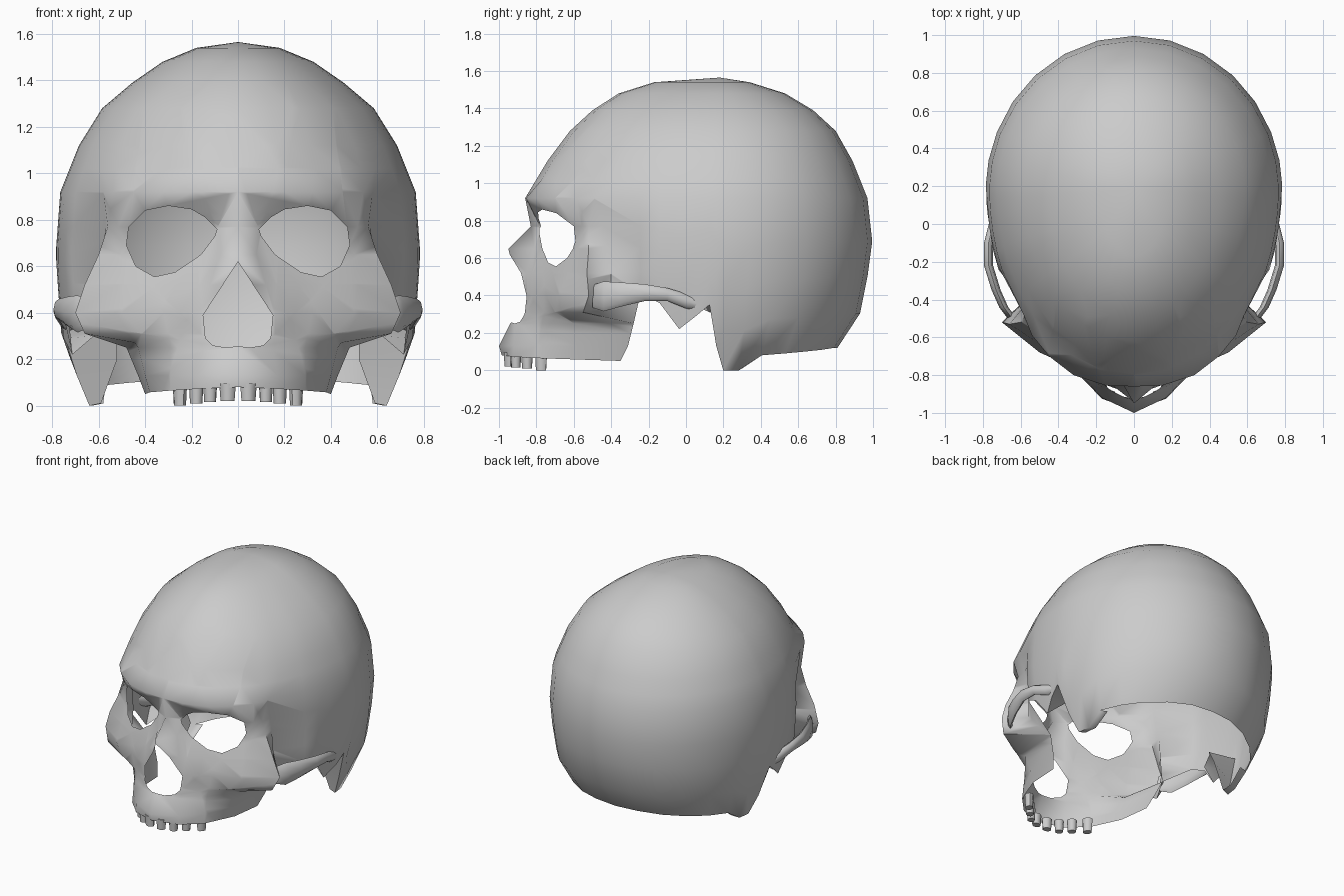
import bpy, bmesh, math
from mathutils import Vector

if "Cube" in bpy.data.objects:
    bpy.data.objects.remove(bpy.data.objects["Cube"], do_unlink=True)

bone = bpy.data.materials.new("bone_grey")
bone.use_nodes = True
bone.diffuse_color = (0.6, 0.6, 0.6, 1)
bone.node_tree.nodes["Principled BSDF"].inputs["Base Color"].default_value = (0.6, 0.6, 0.6, 1)


def finish(bm, name, angle=60):
    """Turn a half mesh into a mirrored, smooth shaded object."""
    mesh = bpy.data.meshes.new(name)
    bm.to_mesh(mesh)
    bm.free()
    mesh.materials.append(bone)
    obj = bpy.data.objects.new(name, mesh)
    bpy.context.collection.objects.link(obj)
    bpy.ops.object.select_all(action="DESELECT")
    obj.select_set(True)
    bpy.context.view_layer.objects.active = obj
    bpy.ops.object.shade_smooth_by_angle(angle=math.radians(angle))
    mirror = obj.modifiers.new("mirror", "MIRROR")
    mirror.merge_threshold = 0.002
    return obj


def lookup(table, key):
    """Linear interpolation in a table of (key, value, ...) rows."""
    for a, b in zip(table, table[1:]):
        if key <= b[0]:
            t = max(0, (key - a[0]) / (b[0] - a[0]))
            return [p + (q - p) * t for p, q in zip(a[1:], b[1:])]
    return list(table[-1][1:])


def cut_hole(bm, outline):
    """Cut a convex counter-clockwise (x, z) outline out of the face."""
    faces = [f for f in bm.faces if f.calc_center_median().y < -0.4]
    for (x0, z0), (x1, z1) in zip(outline, outline[1:] + outline[:1]):
        spot, out = Vector((x0, 0, z0)), Vector((z1 - z0, 0, x0 - x1))
        geom = set(faces)
        for f in faces:
            geom.update(f.edges, f.verts)
        cut = bmesh.ops.bisect_plane(bm, geom=list(geom), dist=1e-5, plane_co=spot, plane_no=out)
        faces = [f for f in cut["geom"] if isinstance(f, bmesh.types.BMFace)
                 and (f.calc_center_median() - spot).dot(out) < 0]
    bmesh.ops.delete(bm, geom=faces, context="FACES")


# Braincase: height, front y, back y, half width
SIZES = [(0, -.86, .72, .64), (.12, -.86, .81, .69), (.3, -.86, .93, .76), (.65, -.86, 1, .785),
         (.92, -.86, .97, .765), (1.12, -.74, .89, .685), (1.28, -.62, .8, .585), (1.39, -.5, .68, .455),
         (1.48, -.36, .53, .325), (1.54, -.17, .34, .18)]
MIDDLE = 0.18
# Lower rim: angle around the braincase, height
RIM = [(66, .41), (72, .36), (78, .22), (83, .29), (87, .35), (89, .13), (92, 0), (101, 0),
       (112, .08), (125, .09), (138, .1), (152, .11), (166, .12), (180, .12)]
# Inner edge of the skull base, behind the jaw joint and around the bump below the ear
BASE = [(.62, -.02, .3), (.58, .08, .33), (.52, .15, .3), (.52, .2, .2), (.59, .21, .01),
        (.58, .3, .01), (.57, .41, .09)]
# Face: height, then x and y from the midline outwards
FACE = [(.08, 0, -.985, .17, -.925, .29, -.8, .38, -.58, .4, -.35),
        (.13, 0, -1, .17, -.92, .29, -.79, .4, -.58, .43, -.31),
        (.25, 0, -.94, .15, -.87, .29, -.77, .43, -.6, .48, -.28),
        (.31, 0, -.88, .15, -.86, .3, -.76, .47, -.67, .66, -.55),
        (.4, 0, -.88, .16, -.85, .32, -.76, .5, -.68, .7, -.52),
        (.52, 0, -.92, .12, -.85, .3, -.74, .49, -.64, .66, -.53),
        (.65, 0, -.95, .08, -.81, .27, -.71, .47, -.6, .6, -.52),
        (.77, 0, -.83, .1, -.775, .3, -.71, .47, -.6, .56, -.52),
        (.92, 0, -.86, .15, -.855, .32, -.8, .45, -.7, .54, -.59)]
TEMPLE = [(.4, .57, -.4), (.52, .56, -.4), (.65, .56, -.41), (.92, .58, -.49)]
FACE_ANGLES = (0, 14, 27, 38, 47, 55)
CHEEK, BROW = 0.4, 0.92


def braincase_point(angle, z):
    front, back, width = lookup(SIZES, z)
    a = math.radians(angle)
    reach = MIDDLE - front if angle < 90 else back - MIDDLE
    return (width * math.sin(a), MIDDLE - reach * math.cos(a), z)


def build_cranium():
    bm = bmesh.new()
    rows = []
    heights = [f[0] for f in FACE]
    for z in heights + [1.02] + [s[0] for s in SIZES[5:]]:
        row = []
        if z <= BROW:
            flat = lookup(FACE, z)
            sag = .03 if z == heights[0] else 0
            row = [(flat[i], flat[i + 1], z - sag * i / 8) for i in range(0, 10, 2)]
            if z >= CHEEK:
                row.append((*lookup(TEMPLE, z), z))
                for angle, rim in RIM:
                    low = rim + (z - CHEEK) / (BROW - CHEEK) * (BROW - rim)
                    row.append(braincase_point(angle, low))
        else:
            row = [braincase_point(a, z) for a in FACE_ANGLES + tuple(r[0] for r in RIM)]
        rows.append([bm.verts.new(p) for p in row])
    for low, high in zip(rows, rows[1:]):
        for i in range(min(len(low), len(high)) - 1):
            bm.faces.new((low[i], low[i + 1], high[i + 1], high[i]))
    crown = bm.verts.new((0, MIDDLE, 1.565))
    for a, b in zip(rows[-1], rows[-1][1:]):
        bm.faces.new((a, b, crown))

    # Wall behind the cheekbone, joining the upper jaw to the temple
    jaw, cheek_low, cheek = rows[2][4], rows[3][4], rows[4]
    bm.faces.new((cheek_low, jaw, cheek[5], cheek[4]))
    bm.faces.new((jaw, cheek[6], cheek[5]))

    # Skull base turned inwards around the ear
    inner = [bm.verts.new(p) for p in BASE]
    outer = cheek[8:8 + len(inner)]
    for i in range(len(inner) - 1):
        bm.faces.new((inner[i], inner[i + 1], outer[i + 1], outer[i]))

    # Eye and nose openings
    cut_hole(bm, [(.09, .76), (.1, .73), (.16, .65), (.27, .575), (.36, .555), (.44, .6), (.48, .69),
                  (.47, .77), (.4, .84), (.3, .86), (.2, .845), (.14, .81)])
    cut_hole(bm, [(-.1, .27), (.05, .25), (.11, .26), (.14, .29), (.15, .39), (0, .62), (-.1, .62)])
    finish(bm, "cranium", 75)


def build_cheek_arch():
    # Flattened bar from the cheekbone back to the ear: x, y, z, half height
    path = [(.645, -.5, .395, .06), (.69, -.44, .395, .08), (.73, -.35, .405, .065),
            (.77, -.22, .415, .045), (.77, -.1, .405, .035), (.745, 0, .37, .04), (.73, .07, .35, .03)]
    bm = bmesh.new()
    rings = []
    for x, y, z, tall in path:
        ring = []
        for k in range(8):
            a = math.tau * k / 8
            ring.append(bm.verts.new((x + .024 * math.cos(a), y, z + tall * math.sin(a))))
        rings.append(ring)
    for a, b in zip(rings, rings[1:]):
        for k in range(8):
            bm.faces.new((a[k], a[k - 1], b[k - 1], b[k]))
    bm.faces.new(rings[0])
    bm.faces.new(rings[-1][::-1])
    bmesh.ops.recalc_face_normals(bm, faces=bm.faces)
    finish(bm, "cheek_arch")


def build_teeth():
    # Rounded pegs along the front of the jaw: x, y, width, turn, lower end
    bm = bmesh.new()
    for x, y, wide, turn, low in ((.045, -.945, .066, 10, .02), (.12, -.91, .058, 30, .015),
                                  (.18, -.85, .06, 45, .01), (.25, -.775, .065, 60, 0)):
        tooth = bmesh.ops.create_cone(bm, segments=8, cap_ends=True, radius1=.42, radius2=.5, depth=1)
        spin = math.radians(turn)
        for v in tooth["verts"]:
            across, deep = v.co.x * wide * 1.1, v.co.y * .06
            v.co = (x + across * math.cos(spin) - deep * math.sin(spin),
                    y + across * math.sin(spin) + deep * math.cos(spin),
                    low + (v.co.z + .5) * (.095 - low))
    finish(bm, "teeth", 50)


build_cranium()
build_cheek_arch()
build_teeth()
